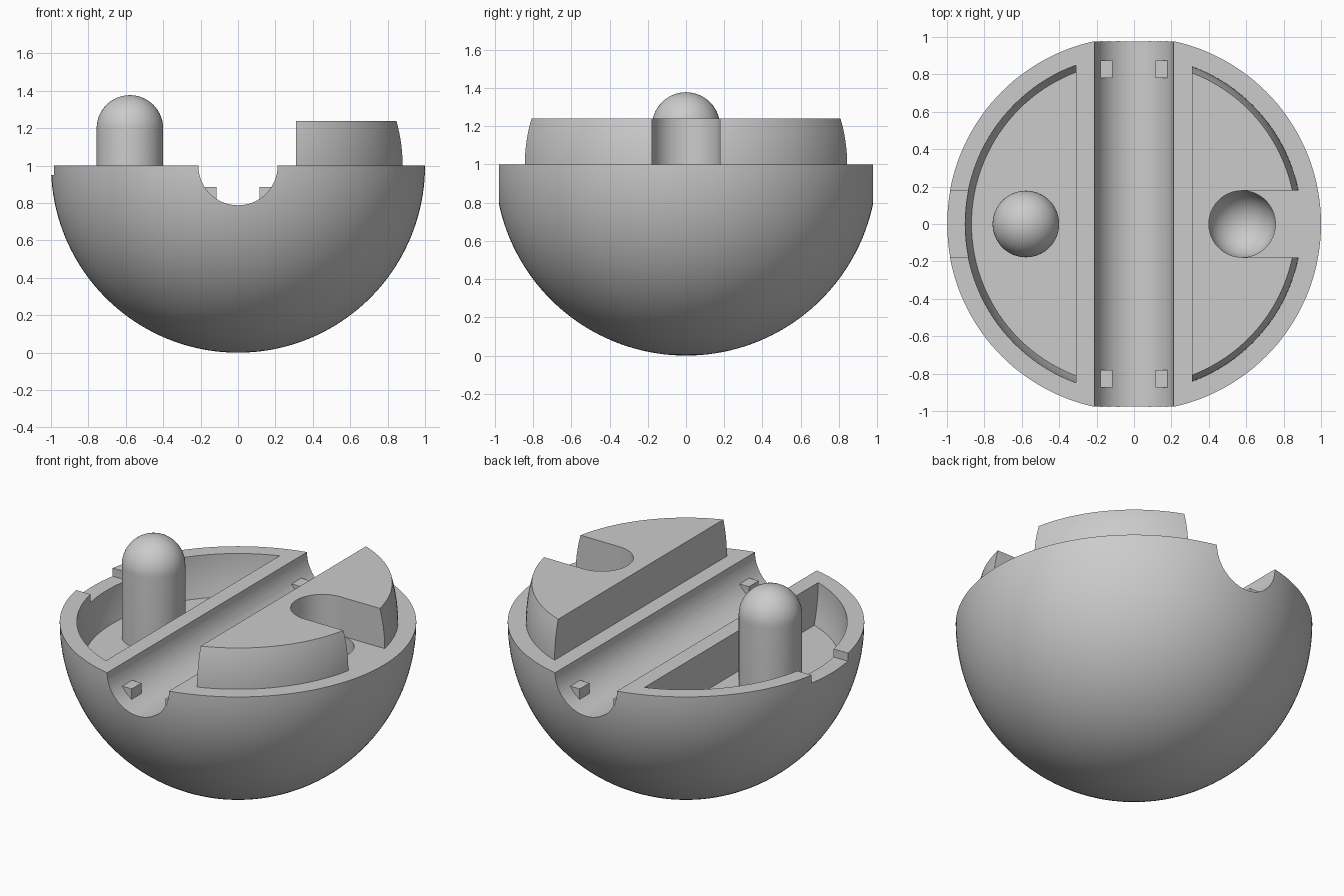
import bpy, bmesh, math
from mathutils import Vector

if "Cube" in bpy.data.objects:
    bpy.data.objects.remove(bpy.data.objects["Cube"])

grey = bpy.data.materials.new("plain_grey")
grey.diffuse_color = (0.6, 0.6, 0.6, 1)
grey.use_nodes = True
grey.node_tree.nodes["Principled BSDF"].inputs["Base Color"].default_value = grey.diffuse_color

PEG_X, PEG_R = 0.578, 0.178      # peg and socket position and radius
EDGE_X = 0.31                    # straight side of the block and the recess


def finish(name, bm):
    bmesh.ops.recalc_face_normals(bm, faces=bm.faces)
    mesh = bpy.data.meshes.new(name)
    bm.to_mesh(mesh)
    bm.free()
    mesh.materials.append(grey)
    ob = bpy.data.objects.new(name, mesh)
    bpy.context.collection.objects.link(ob)
    return ob


def revolve(name, profile, steps, x=0, keep_side=0):
    """Lathe (radius, z) points about z; keep_side trims to x > EDGE_X or x < -EDGE_X."""
    bm = bmesh.new()
    vs = [bm.verts.new((r, 0, z)) for r, z in profile]
    for a, b in zip(vs, vs[1:]):
        bm.edges.new((a, b))
    bmesh.ops.spin(bm, geom=bm.verts[:] + bm.edges[:], cent=(0, 0, 0), axis=(0, 0, 1),
                   angle=2 * math.pi, steps=steps, use_merge=False, use_duplicate=False)
    bmesh.ops.remove_doubles(bm, verts=bm.verts, dist=1e-5)
    if keep_side:
        bmesh.ops.bisect_plane(bm, geom=bm.verts[:] + bm.edges[:] + bm.faces[:],
                               plane_co=(keep_side * EDGE_X, 0, 0),
                               plane_no=(-keep_side, 0, 0), clear_outer=True)
        bmesh.ops.remove_doubles(bm, verts=bm.verts, dist=1e-5)
        bmesh.ops.holes_fill(bm, edges=[e for e in bm.edges if e.is_boundary], sides=0)
    bmesh.ops.translate(bm, verts=bm.verts, vec=(x, 0, 0))
    return finish(name, bm)


def prism(name, points, z0, z1):
    bm = bmesh.new()
    low = [bm.verts.new((x, y, z0)) for x, y in points]
    high = [bm.verts.new((x, y, z1)) for x, y in points]
    bm.faces.new(low[::-1])
    bm.faces.new(high)
    for i in range(len(points)):
        bm.faces.new((low[i - 1], low[i], high[i], high[i - 1]))
    return finish(name, bm)


def box(name, x0, x1, y0, y1, z0, z1):
    return prism(name, [(x0, y0), (x1, y0), (x1, y1), (x0, y1)], z0, z1)


def ball_arc(radius, centre, z0, z1, n):
    """Points of a ball's profile between two heights."""
    a0, a1 = (math.asin(max(-1, min(1, (z - centre) / radius))) for z in (z0, z1))
    angles = [a0 + (a1 - a0) * i / n for i in range(n + 1)]
    return [(max(0, radius * math.cos(a)), centre + radius * math.sin(a)) for a in angles]


def carve(ob, cutters):
    bpy.context.view_layer.objects.active = ob
    for c in cutters:
        m = ob.modifiers.new("cut", 'BOOLEAN')
        m.operation, m.solver, m.object = 'DIFFERENCE', 'EXACT', c
        bpy.ops.object.modifier_apply(modifier=m.name)
        bpy.data.objects.remove(c)


def drop_underside(ob, z):
    """Remove the hidden face where a part rests on another."""
    bm = bmesh.new()
    bm.from_mesh(ob.data)
    hidden = [f for f in bm.faces if all(abs(v.co.z - z) < 1e-4 for v in f.verts)]
    bmesh.ops.delete(bm, geom=hidden, context='FACES')
    bm.to_mesh(ob.data)
    bm.free()


# Half-ball body
body = revolve("half_ball_body", ball_arc(1, 1, 0, 1, 40) + [(0, 1)], 144)

# Round channel along y
channel = revolve("channel_cutter", [(0, -1.2), (0.212, -1.2), (0.212, 1.2), (0, 1.2)], 64)
channel.data.transform(Vector((0, 0, 1)).rotation_difference(Vector((0, 1, 0))).to_matrix().to_4x4())
for v in channel.data.vertices:
    v.co.z += 1

# Recess on the left, socket on the right, shallow notch in the left rim
recess = revolve("recess_cutter", [(0, 0.75)] + ball_arc(0.904, 1, 0.75, 1, 8)
                 + [(0.904, 1.1), (0, 1.1)], 128, keep_side=-1)
socket = revolve("socket_cutter", ball_arc(PEG_R, 0.805, 0.805 - PEG_R, 0.805, 14)
                 + [(PEG_R, 1.1), (0, 1.1)], 64, x=PEG_X)
notch = box("notch_cutter", -1.1, -0.8, -PEG_R, PEG_R, 0.95, 1.1)
carve(body, [channel, recess, socket, notch])

# Raised block with a round-ended slot
block = revolve("raised_block", [(0, 1)] + ball_arc(0.898, 1, 1, 1.24, 8) + [(0, 1.24)],
                128, keep_side=1)
arc = [math.pi * (0.5 + i / 32) for i in range(33)]
slot = prism("slot_cutter", [(PEG_X + PEG_R * math.cos(a), PEG_R * math.sin(a)) for a in arc]
             + [(1.1, -PEG_R), (1.1, PEG_R)], 0.9, 1.4)
carve(block, [slot])
drop_underside(block, 1)

# Round-topped peg standing in the recess
peg = revolve("peg", [(0, 0.75), (PEG_R, 0.75)]
              + ball_arc(PEG_R, 1.377 - PEG_R, 1.377 - PEG_R, 1.377, 14), 64, x=-PEG_X)
drop_underside(peg, 0.75)

# Four small stops in the channel
stops = []
for sx in (-1, 1):
    for sy in (-1, 1):
        xs, ys = sorted((sx * 0.115, sx * 0.18)), sorted((sy * 0.78, sy * 0.875))
        stops.append(box("channel_stop", *xs, *ys, 0.8, 0.887))

# Smooth curved surfaces, sharp edges
for ob in [body, block, peg] + stops:
    bpy.ops.object.select_all(action='DESELECT')
    ob.select_set(True)
    bpy.context.view_layer.objects.active = ob
    bpy.ops.object.shade_smooth_by_angle(angle=math.radians(30))
